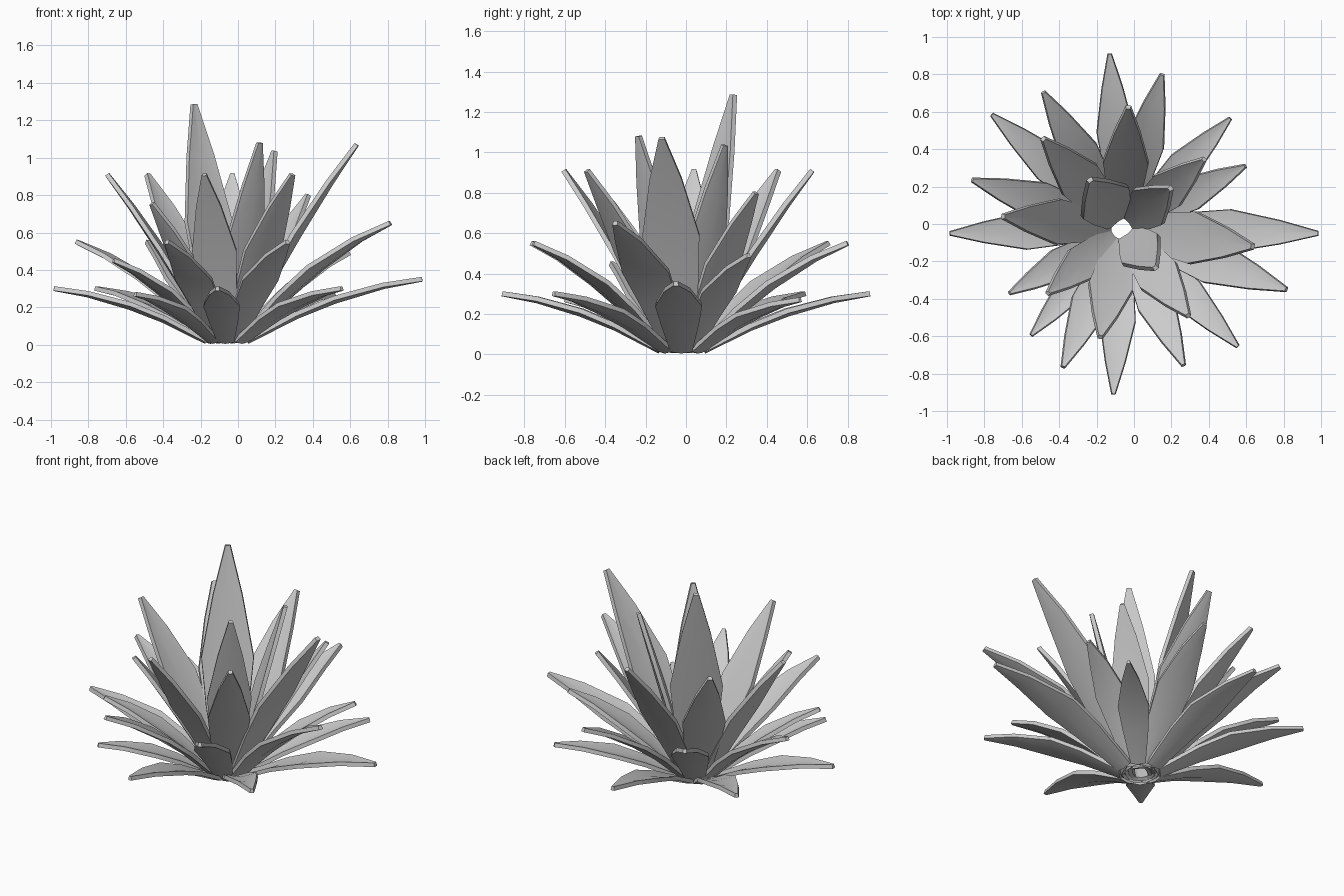
import bpy
from mathutils import Vector

if "Cube" in bpy.data.objects:
    bpy.data.objects.remove(bpy.data.objects["Cube"])

CENTRE = Vector((-0.06, -0.02, 0.0))
# position along the leaf, fraction of full half width
OUTLINE = [(0, .46), (.28, .82), (.5, 1.0), (.78, .56), (1, .10)]

# ring name: (base radius, upward bow, leaf tips)
RINGS = {
    "outer_leaf": (.11, .16, [
        (.985, -.05, .35), (.555, -.655, .30), (-.11, -.91, .30), (-.55, -.595, .27),
        (-.985, -.05, .30), (-.76, .585, .30), (-.13, .91, .30), (.515, .565, .27)]),
    "middle_leaf": (.09, .11, [
        (.815, -.35, .65), (.265, -.755, .55), (-.38, -.765, .55), (-.665, -.37, .45),
        (-.865, .235, .55), (-.485, .705, .55), (.15, .80, .55), (.595, .31, .49)]),
    "inner_leaf": (.07, .04, [
        (.635, -.12, 1.07), (.29, -.49, .91), (-.18, -.605, .91), (-.46, -.37, .755),
        (-.70, .04, .91), (-.485, .455, .91), (-.03, .625, .91), (.375, .345, .80)]),
    "heart_leaf": (.05, 0.0, [
        (-.235, .235, 1.285), (.195, .19, 1.035), (.115, -.235, 1.08)]),
}


def leaf(name, tip, radius, bow):
    tip = Vector(tip)
    out = (tip - CENTRE)
    out.z = 0
    out.normalize()
    base = CENTRE + out * radius + Vector((0, 0, .018))
    side = Vector((0, 0, 1)).cross(out)
    span = tip - base
    half = span.length * .115
    verts, faces = [], []
    for t, w in OUTLINE:
        mid = base + span * t
        mid.z += span.z * bow * 4 * t * (1 - t)
        # shallow trough across the blade
        lift = (Vector((0, 0, 1)) * out.dot(span) - out * span.z).normalized() * .012 * w
        verts += [mid - side * half * w + lift, mid - lift * .5, mid + side * half * w + lift]
    for i in range(len(OUTLINE) - 1):
        for j in range(2):
            a = i * 3 + j
            faces.append((a, a + 3, a + 4, a + 1))
    mesh = bpy.data.meshes.new(name)
    mesh.from_pydata(verts, [], faces)
    obj = bpy.data.objects.new(name, mesh)
    bpy.context.collection.objects.link(obj)
    # blade thickness
    mod = obj.modifiers.new("thickness", 'SOLIDIFY')
    mod.thickness = .024
    mod.offset = 0
    bpy.ops.object.select_all(action='DESELECT')
    bpy.context.view_layer.objects.active = obj
    obj.select_set(True)
    bpy.ops.object.modifier_apply(modifier=mod.name)
    bpy.ops.object.shade_smooth_by_angle()


# whorls of leaves from the ground up
for ring, (radius, bow, tips) in RINGS.items():
    for n, tip in enumerate(tips, 1):
        leaf(f"{ring}_{n}", tip, radius, bow)
